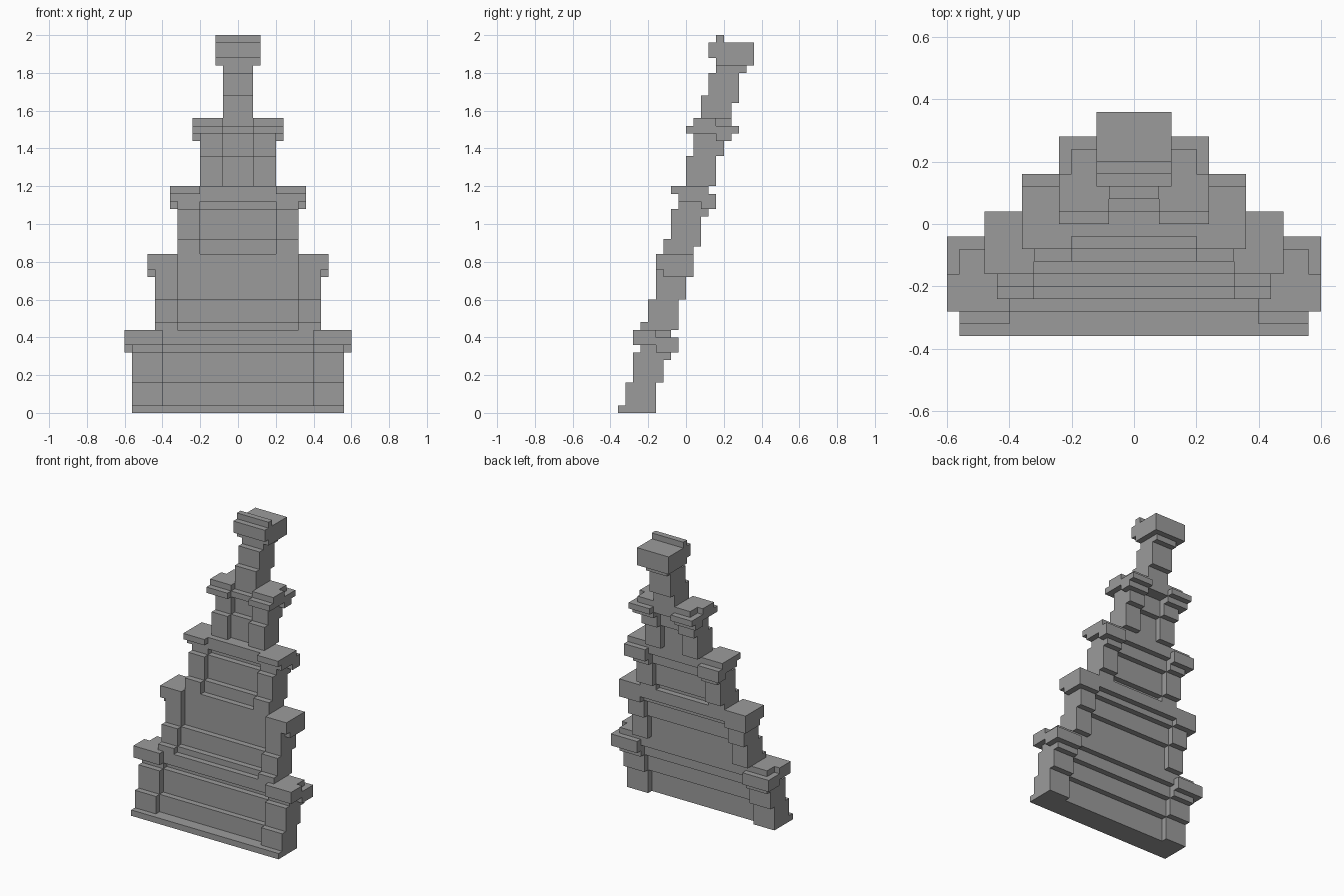
import bpy
import bmesh

U = 0.04  # size of one block

cube = bpy.data.objects.get("Cube")
if cube:
    bpy.data.objects.remove(cube, do_unlink=True)

stone = bpy.data.materials.new("grey stone")
stone.use_nodes = True
GREY = (0.33, 0.33, 0.33, 1)
stone.diffuse_color = GREY
stone.node_tree.nodes["Principled BSDF"].inputs["Base Color"].default_value = GREY

# heights, in blocks, at which the leaning wall moves back by one block
FRONT_STEPS = (1, 4, 8, 12, 15, 19, 23, 27, 30, 34, 38, 42, 45)
BACK_STEPS = (4, 7, 11, 15, 18, 22, 26, 30, 34, 37, 41, 45)


def front(z):
    return -9 + sum(z >= s for s in FRONT_STEPS)


def back(z):
    return -4 + sum(z >= s for s in BACK_STEPS)


def extrude(name, profile, x0, x1):
    """Extrude a (y, z) outline, given in blocks, along x."""
    bm = bmesh.new()
    face = bm.faces.new([bm.verts.new((x0 * U, y * U, z * U)) for y, z in profile])
    ext = bmesh.ops.extrude_face_region(bm, geom=[face])
    moved = [v for v in ext["geom"] if isinstance(v, bmesh.types.BMVert)]
    bmesh.ops.translate(bm, verts=moved, vec=((x1 - x0) * U, 0, 0))
    bmesh.ops.recalc_face_normals(bm, faces=bm.faces)
    mesh = bpy.data.meshes.new(name)
    bm.to_mesh(mesh)
    bm.free()
    mesh.materials.append(stone)
    obj = bpy.data.objects.new(name, mesh)
    bpy.context.collection.objects.link(obj)
    return obj


def leaning(name, x0, x1, z0, z1, inset=0):
    """A stepped wall piece that follows the lean, optionally recessed."""
    def side(edge, steps, shift):
        levels = [z0] + [s for s in steps if z0 < s < z1] + [z1]
        points = []
        for low, high in zip(levels, levels[1:]):
            points += [(edge(low) + shift, low), (edge(low) + shift, high)]
        return points
    outline = side(front, FRONT_STEPS, inset) + side(back, BACK_STEPS, -inset)[::-1]
    return extrude(name, outline, x0, x1)


# tiers: name, pier inner and outer x, bottom, beam bottom, top
TIERS = [
    ("first", 10, 14, 0, 9, 11),
    ("second", 8, 11, 11, 19, 21),
    ("third", 5, 8, 21, 28, 30),
    ("fourth", 2, 5, 30, 37, 39),
]

# coping stones that sit on the piers, as (y, z) outlines
COPINGS = {
    "first": [(-7, 9), (-4, 9), (-4, 8), (-1, 8), (-1, 10), (-4, 10), (-4, 11), (-7, 11)],
    "second": [(-4, 19), (-3, 19), (-3, 18), (1, 18), (1, 21), (-4, 21)],
    "third": [(-2, 29), (-1, 29), (-1, 28), (2, 28), (2, 27), (4, 27),
              (4, 29), (3, 29), (3, 30), (-2, 30)],
    "fourth": [(0, 37), (4, 37), (4, 36), (6, 36), (6, 37), (7, 37),
               (7, 38), (4, 38), (4, 39), (1, 39), (1, 38), (0, 38)],
}

for name, inner, outer, bottom, beam, top in TIERS:
    for side, s in (("left", 1), ("right", -1)):
        leaning(f"{name}_pier_{side}", s * inner, s * outer, bottom, top)
        extrude(f"{name}_coping_{side}", COPINGS[name], s * inner, s * (outer + 1))
    leaning(f"{name}_panel", -inner, inner, bottom, beam, inset=1)
    if name != "fourth":
        leaning(f"{name}_beam", -inner, inner, beam, top)

# front sill at the foot of the first panel
extrude("base_sill", [(-9, 0), (-6, 0), (-6, 1), (-9, 1)], -10, 10)

# finial shaft and its cap
leaning("finial_shaft", -2, 2, 37, 47)
extrude("finial_cap", [(3, 47), (4, 47), (4, 46), (9, 46), (9, 49),
                       (5, 49), (5, 50), (4, 50), (4, 49), (3, 49)], -3, 3)
